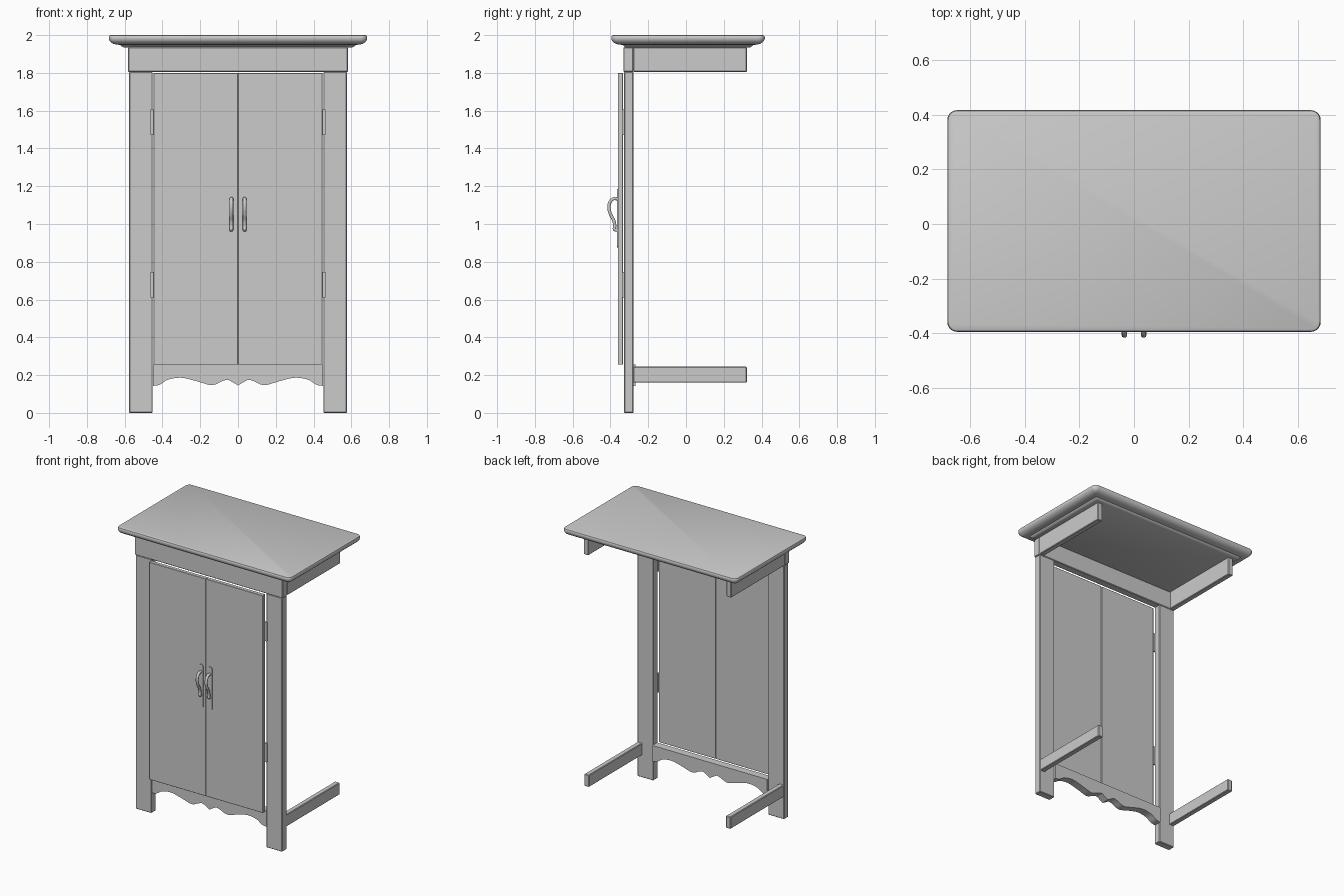
import bpy, bmesh, math
from mathutils import Vector

if "Cube" in bpy.data.objects:
    bpy.data.objects.remove(bpy.data.objects["Cube"])

grey = bpy.data.materials.new("plain grey")
grey.diffuse_color = (0.6, 0.6, 0.6, 1)
grey.use_nodes = True
grey.node_tree.nodes["Principled BSDF"].inputs["Base Color"].default_value = grey.diffuse_color


def add_object(name, bm, smooth=None):
    bmesh.ops.recalc_face_normals(bm, faces=bm.faces)
    me = bpy.data.meshes.new(name)
    bm.to_mesh(me)
    bm.free()
    me.materials.append(grey)
    ob = bpy.data.objects.new(name, me)
    bpy.context.collection.objects.link(ob)
    if smooth:
        bpy.ops.object.select_all(action='DESELECT')
        ob.select_set(True)
        bpy.context.view_layer.objects.active = ob
        bpy.ops.object.shade_smooth_by_angle(angle=math.radians(smooth))
    return ob


def box(name, x, y, z, bevel=0.004):
    bm = bmesh.new()
    bmesh.ops.create_cube(bm, size=1)
    for v in bm.verts:
        v.co = Vector([(r[0] + r[1]) / 2 + c * (r[1] - r[0])
                       for c, r in zip(v.co, (x, y, z))])
    ob = add_object(name, bm)
    if bevel:
        mod = ob.modifiers.new("soft edge", 'BEVEL')
        mod.width, mod.segments = bevel, 1
    return ob


def prism(name, outline, y0, y1, smooth=None):
    """Extrude an x-z outline from y0 to y1."""
    bm = bmesh.new()
    face = bm.faces.new([bm.verts.new((x, y0, z)) for x, z in outline])
    new = bmesh.ops.extrude_face_region(bm, geom=[face])["geom"]
    bmesh.ops.translate(bm, vec=(0, y1 - y0, 0),
                        verts=[g for g in new if isinstance(g, bmesh.types.BMVert)])
    return add_object(name, bm, smooth)


def spline(pts, n=6):
    """Catmull-Rom points through a 2D list."""
    p = [Vector(q) for q in [pts[0]] + pts + [pts[-1]]]
    out = []
    for a, b, c, d in zip(p, p[1:], p[2:], p[3:]):
        for i in range(n):
            t = i / n
            out.append(0.5 * (2 * b + (c - a) * t + (2 * a - 5 * b + 4 * c - d) * t * t
                              + (3 * b - a - 3 * c + d) * t ** 3))
    return out + [p[-1]]


def loft(bm, rings):
    """Skin closed rings of points and cap both ends."""
    vs = [[bm.verts.new(p) for p in r] for r in rings]
    n = len(vs[0])
    for a, b in zip(vs, vs[1:]):
        for i in range(n):
            j = (i + 1) % n
            bm.faces.new((a[i], a[j], b[j], b[i]))
    bm.faces.new(vs[0])
    bm.faces.new(vs[-1])


# moulded table top: rounded rectangle stepping inwards towards the bottom
def rounded_rect(inset, z, hx=0.684, hy=0.406, cy=0.011, n=6):
    r = max(0.035 - inset, 0.006)
    pts = []
    for k, (sx, sy) in enumerate([(1, 1), (-1, 1), (-1, -1), (1, -1)]):
        for i in range(n + 1):
            a = math.pi / 2 * (k + i / n)
            pts.append((sx * (hx - inset - r) + r * math.cos(a),
                        cy + sy * (hy - inset - r) + r * math.sin(a), z))
    return pts


bm = bmesh.new()
loft(bm, [rounded_rect(i, z) for i, z in [
    (0.010, 2.0), (0.003, 1.997), (0, 1.991), (0, 1.98), (0.004, 1.970), (0.012, 1.961),
    (0.024, 1.954), (0.038, 1.950), (0.062, 1.948), (0.066, 1.942), (0.078, 1.935)]])
add_object("table_top", bm, 40)

# upper front apron
box("front_apron", (-0.582, 0.582), (-0.332, -0.278), (1.805, 1.936))

# scalloped lower valance
half = [(0, 0.145), (0.03, 0.163), (0.055, 0.175), (0.085, 0.167), (0.14, 0.147),
        (0.22, 0.168), (0.30, 0.186), (0.37, 0.176), (0.415, 0.149), (0.451, 0.143)]
right = [(p.x, p.y) for p in spline(half)]
edge = [(-x, z) for x, z in right[:0:-1]] + right
prism("valance", edge + [(0.451, 0.255), (-0.451, 0.255)], -0.322, -0.268, 35)

# bow pull path in (y, z)
pull = spline([(-0.362, 1.133), (-0.386, 1.133), (-0.404, 1.112), (-0.408, 1.082),
               (-0.398, 1.048), (-0.383, 1.02), (-0.377, 0.99), (-0.379, 0.972),
               (-0.362, 0.967)], 5)

for side, s in (("left", -1), ("right", 1)):
    def span(a, b):
        return tuple(sorted((s * a, s * b)))

    # uprights, side rails and doors
    box(side + "_leg", span(0.452, 0.577), (-0.328, -0.278), (0, 1.805))
    box(side + "_upper_rail", span(0.543, 0.581), (-0.279, 0.322), (1.805, 1.936))
    box(side + "_lower_rail", span(0.538, 0.575), (-0.279, 0.322), (0.16, 0.245))
    box(side + "_door", span(0.001, 0.447), (-0.361, -0.333), (0.255, 1.80), 0.002)

    # hinges between door and upright
    for label, z in (("lower", 0.61), ("upper", 1.47)):
        box(side + "_" + label + "_hinge", span(0.444, 0.463), (-0.338, -0.327),
            (z, z + 0.135), 0)

    # rounded back plate of the pull
    plate = []
    for k in range(24):
        a = 2 * math.pi * k / 24
        plate.append((s * 0.035 + 0.017 * math.cos(a),
                      1.03 + math.copysign(0.138, math.sin(a)) + 0.017 * math.sin(a)))
    prism(side + "_pull_plate", plate, -0.366, -0.360)

    # bow pull as a round tube
    rings = []
    for i, p in enumerate(pull):
        t = (pull[min(i + 1, len(pull) - 1)] - pull[max(i - 1, 0)]).normalized()
        ring = []
        for k in range(10):
            a = 2 * math.pi * k / 10
            off = 0.009 * math.sin(a)
            ring.append((s * 0.035 + 0.01 * math.cos(a), p.x - t.y * off, p.y + t.x * off))
        rings.append(ring)
    bm = bmesh.new()
    loft(bm, rings)
    add_object(side + "_pull", bm, 50)
